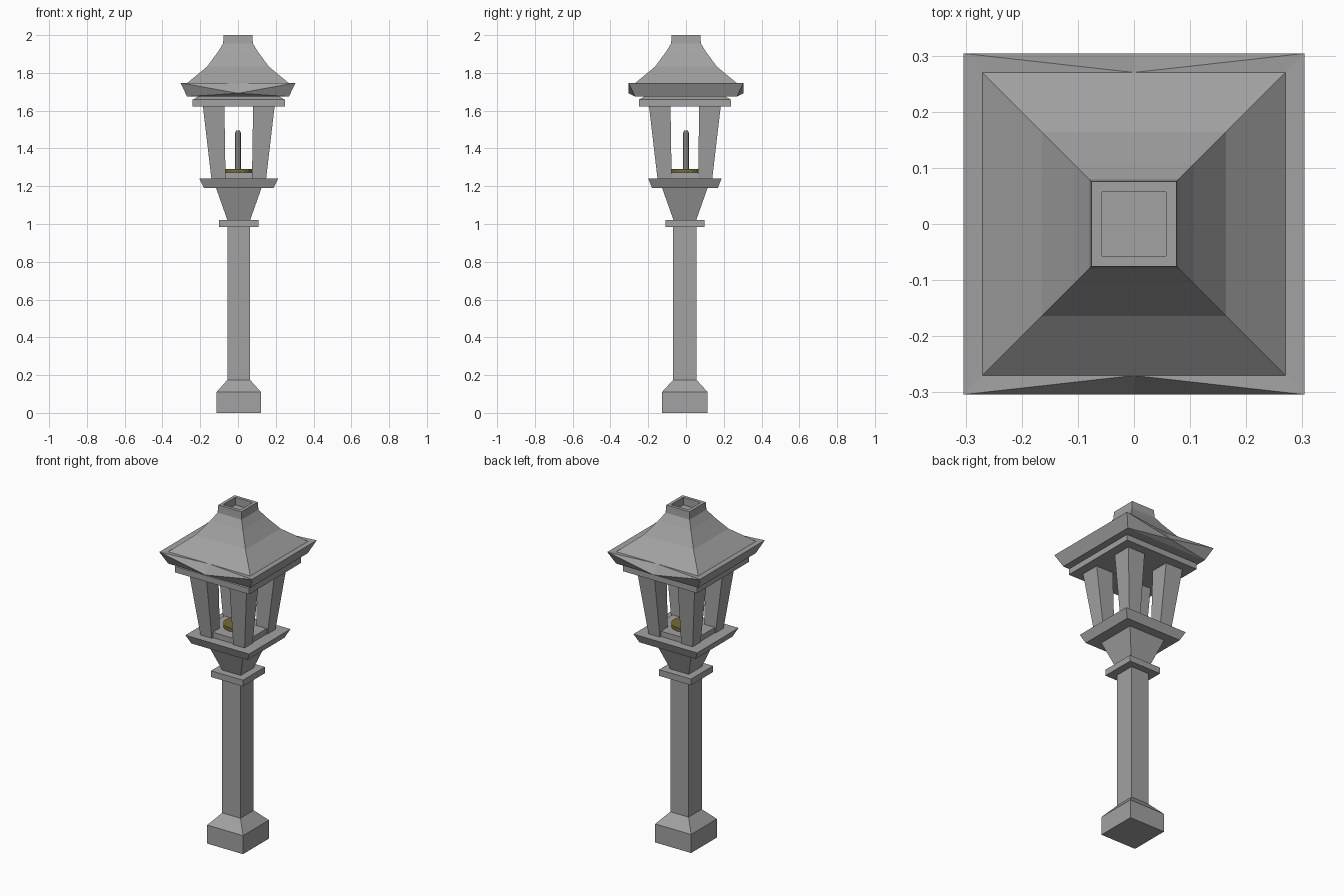
import bpy, bmesh, math

if "Cube" in bpy.data.objects:
    bpy.data.objects.remove(bpy.data.objects["Cube"])

def material(name, col):
    m = bpy.data.materials.new(name)
    m.diffuse_color = (*col, 1)
    m.use_nodes = True
    m.node_tree.nodes["Principled BSDF"].inputs["Base Color"].default_value = m.diffuse_color
    return m

STONE = material("grey stone", (0.36, 0.36, 0.36))
BRASS = material("olive brass", (0.17, 0.155, 0.03))
CX, CY = 0.004, -0.006   # the post sits slightly off the roof centre

def finish(name, bm, mat):
    bmesh.ops.recalc_face_normals(bm, faces=bm.faces[:])
    me = bpy.data.meshes.new(name)
    bm.to_mesh(me)
    bm.free()
    me.materials.append(mat)
    ob = bpy.data.objects.new(name, me)
    bpy.context.collection.objects.link(ob)
    return ob

def loft(name, rings, mat=STONE):
    """Stack of rectangles: (x0, x1, y0, y1, z), capped at both ends."""
    bm = bmesh.new()
    vs = [[bm.verts.new(p) for p in ((a, c, z), (b, c, z), (b, d, z), (a, d, z))]
          for a, b, c, d, z in rings]
    for lo, hi in zip(vs, vs[1:]):
        for i in range(4):
            j = (i + 1) % 4
            bm.faces.new((lo[i], lo[j], hi[j], hi[i]))
    bm.faces.new(vs[0])
    bm.faces.new(vs[-1])
    return finish(name, bm, mat)

def centred(name, rings):
    loft(name, [(CX - hx, CX + hx, CY - hy, CY + hy, z) for hx, hy, z in rings])

# base, post, collar, neck, platform
centred("base_and_post", [(.118, .121, 0), (.118, .121, .11), (.06, .062, .175), (.06, .062, .985)])
centred("collar", [(.105, .103, .985), (.105, .103, 1.022)])
centred("neck", [(.06, .06, 1.02), (.12, .12, 1.19)])
centred("platform", [(.184, .174, 1.19), (.209, .194, 1.24)])
centred("lantern_floor", [(.14, .135, 1.24), (.14, .135, 1.272)])
centred("upper_frame", [(.244, .244, 1.623), (.244, .244, 1.658), (.205, .205, 1.68)])

# four corner pillars, widening upward
for sx in (-1, 1):
    for sy in (-1, 1):
        def span(c, s, inner, outer):
            return sorted((c + s * inner, c + s * outer))
        loft("pillar", [(*span(CX, sx, i, o), *span(CY, sy, i, o), z)
                        for i, o, z in ((.07, .145, 1.24), (.076, .19, 1.625))])

# lamp disc and candle
def cylinder(name, r1, r2, z0, z1, n, mat):
    bm = bmesh.new()
    bmesh.ops.create_cone(bm, cap_ends=True, segments=n, radius1=r1, radius2=r2, depth=z1 - z0)
    bmesh.ops.translate(bm, verts=bm.verts[:], vec=(0, 0, (z0 + z1) / 2))
    finish(name, bm, mat)

cylinder("lamp_disc", .08, .08, 1.272, 1.292, 16, BRASS)
cylinder("candle", .015, .015, 1.29, 1.485, 8, STONE)
cylinder("candle_tip", .015, .009, 1.485, 1.495, 8, STONE)

# roof: curved hip with recessed top; eave sags at middle of front and back
bm = bmesh.new()
profile = [(.27, 1.675), (.304, 1.747), (.27, 1.745), (.164, 1.833), (.107, 1.91),
           (.079, 1.955), (.076, 2.0), (.057, 2.0), (.057, 1.955)]
rings = []
for k, (h, z) in enumerate(profile):
    zm = 1.692 if k == 1 else z
    rings.append([bm.verts.new(p) for p in ((-h, -h, z), (0, -h, zm), (h, -h, z),
                                            (h, h, z), (0, h, zm), (-h, h, z))])
for k, (lo, hi) in enumerate(zip(rings, rings[1:])):
    for i in range(6):
        j = (i + 1) % 6
        a, b, c, d = lo[i], lo[j], hi[j], hi[i]
        if k > 1 or i in (2, 5):
            bm.faces.new((a, b, c, d))
        elif j in (1, 4):        # corner to middle
            bm.faces.new((a, b, c))
            bm.faces.new((a, c, d))
        else:                    # middle to corner
            bm.faces.new((a, b, d))
            bm.faces.new((b, c, d))
bm.faces.new(rings[0])
bm.faces.new(rings[-1])
finish("roof", bm, STONE)
